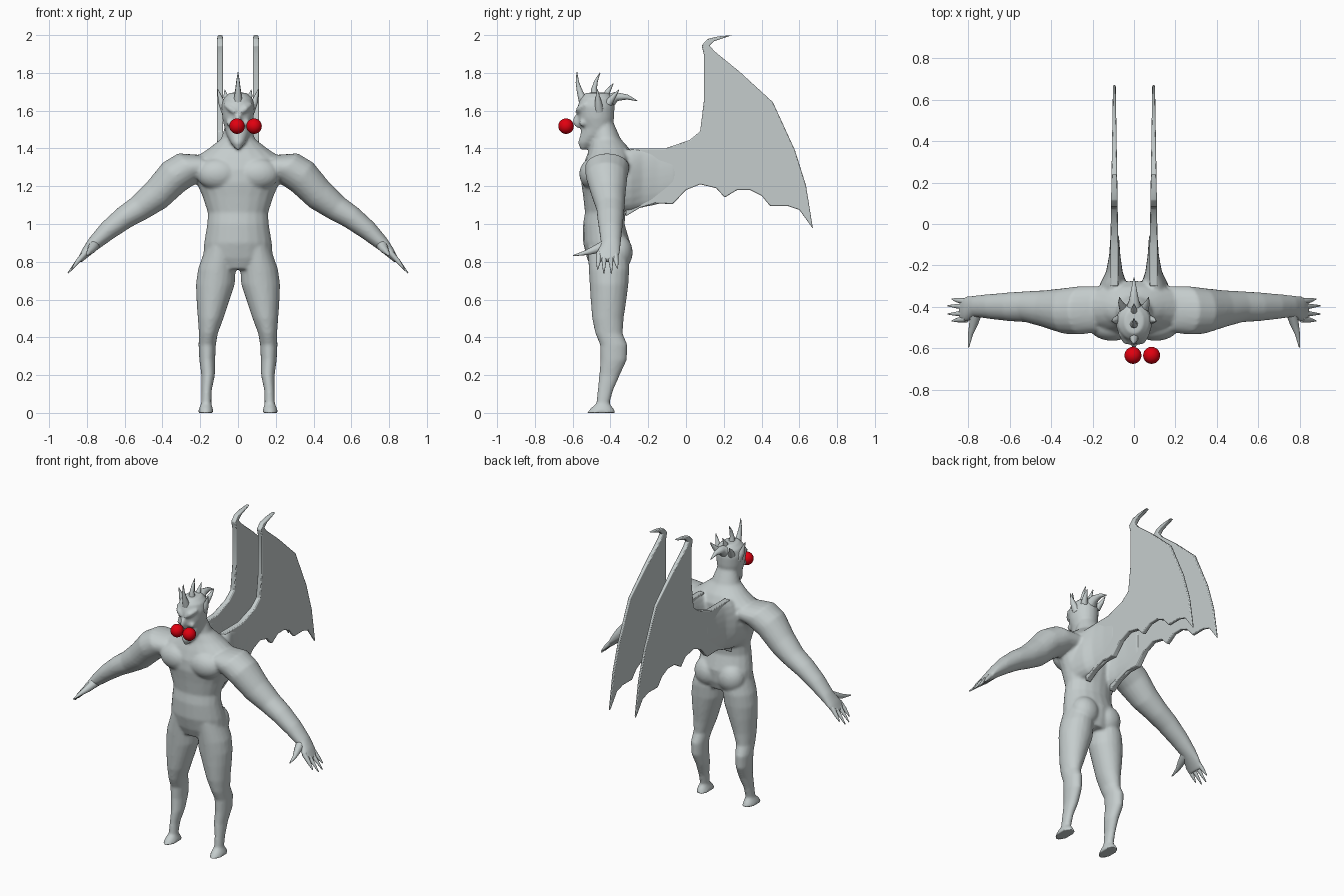
import bpy, bmesh, math
from mathutils import Vector, Matrix


def material(name, rgb):
    m = bpy.data.materials.new(name)
    m.diffuse_color = (*rgb, 1)
    return m


GREY = material("stone grey", (0.56, 0.61, 0.61))
RED = material("bright red", (0.75, 0.0, 0.005))


def finish(name, bm, mat, angle=60):
    bmesh.ops.recalc_face_normals(bm, faces=bm.faces)
    me = bpy.data.meshes.new(name)
    bm.to_mesh(me)
    bm.free()
    ob = bpy.data.objects.new(name, me)
    bpy.context.collection.objects.link(ob)
    me.materials.append(mat)
    bpy.ops.object.select_all(action='DESELECT')
    ob.select_set(True)
    bpy.context.view_layer.objects.active = ob
    bpy.ops.object.shade_smooth_by_angle(angle=math.radians(angle))
    return ob


def loft(bm, sections, n=20):
    """Closed skin through ellipses given as (centre, half axis u, half axis v)."""
    rings = []
    for c, u, v in sections:
        rings.append([bm.verts.new(c + u * math.cos(a) + v * math.sin(a))
                      for a in (2 * math.pi * i / n for i in range(n))])
    for a, b in zip(rings, rings[1:]):
        for i in range(n):
            j = (i + 1) % n
            bm.faces.new((a[i], a[j], b[j], b[i]))
    bm.faces.new(rings[0])
    bm.faces.new(rings[-1])


def column(bm, rows, side=1):
    """Upright loft; rows are (z, centre x, half width, front y, back y)."""
    loft(bm, [(Vector((side * cx, (f + b) / 2, z)), Vector((w, 0, 0)),
               Vector((0, (b - f) / 2, 0))) for z, cx, w, f, b in rows])


def tube(bm, points, radii, n=10):
    """Round tapering tube through points."""
    pts = [Vector(p) for p in points]
    secs = []
    for i, p in enumerate(pts):
        d = (pts[min(i + 1, len(pts) - 1)] - pts[max(i - 1, 0)]).normalized()
        u = d.cross(Vector((0.3, 0.9, 0.2)) if abs(d.y) < 0.8 else Vector((1, 0, 0))).normalized()
        secs.append((p, u * radii[i], d.cross(u) * radii[i]))
    loft(bm, secs, n)


def blob(bm, centre, size):
    bmesh.ops.create_uvsphere(bm, u_segments=24, v_segments=14, radius=1,
                              matrix=Matrix.Translation(centre) @ Matrix.Diagonal((*size, 1)))


# ---- body: overlapping volumes fused into one smooth skin
bm = bmesh.new()
column(bm, [(.76, 0, .12, -.50, -.32), (.82, 0, .185, -.525, -.30), (.90, 0, .18, -.545, -.295),
            (1.0, 0, .163, -.545, -.325), (1.06, 0, .16, -.535, -.32), (1.15, 0, .19, -.545, -.30),
            (1.22, 0, .22, -.555, -.285), (1.29, 0, .24, -.55, -.275), (1.35, 0, .23, -.53, -.275),
            (1.40, 0, .155, -.51, -.30), (1.45, 0, .09, -.50, -.345), (1.54, 0, .062, -.49, -.385)])
# head
column(bm, [(1.395, 0, .012, -.56, -.53), (1.43, 0, .038, -.572, -.47), (1.47, 0, .06, -.56, -.41),
            (1.51, 0, .072, -.55, -.39), (1.56, 0, .083, -.57, -.38), (1.62, 0, .088, -.575, -.378),
            (1.665, 0, .078, -.56, -.385), (1.695, 0, .045, -.53, -.41)])
blob(bm, (0, -.565, 1.545), (.018, .035, .04))
for s in (1, -1):
    tube(bm, [(s * .012, -.575, 1.59), (s * .04, -.568, 1.61), (s * .07, -.53, 1.635)], [.012, .016, .01])
    blob(bm, (s * .042, -.545, 1.535), (.022, .022, .018))
    # chest, shoulder blade and buttock
    blob(bm, (s * .105, -.49, 1.265), (.115, .075, .085))
    blob(bm, (s * .085, -.36, .85), (.09, .078, .095))
    # leg
    column(bm, [(.88, .09, .08, -.52, -.31), (.76, .112, .10, -.515, -.30), (.68, .12, .103, -.51, -.305),
                (.60, .132, .088, -.505, -.315), (.50, .145, .068, -.497, -.33),
                (.42, .157, .05, -.48, -.335), (.36, .163, .046, -.455, -.31), (.28, .163, .042, -.453, -.313),
                (.20, .158, .036, -.46, -.35), (.12, .166, .027, -.468, -.385), (.05, .168, .027, -.475, -.405),
                (.025, .17, .036, -.505, -.385), (0, .17, .044, -.525, -.37)], s)
    # arm: (x, z, half thickness, front y, back y)
    arm = [(.16, 1.31, .07, -.52, -.30), (.26, 1.30, .093, -.535, -.30), (.34, 1.25, .095, -.53, -.31),
           (.43, 1.155, .085, -.50, -.32), (.52, 1.085, .07, -.475, -.325), (.60, 1.035, .062, -.47, -.33),
           (.69, .965, .052, -.46, -.338), (.765, .895, .038, -.45, -.345), (.81, .845, .026, -.475, -.35),
           (.84, .805, .014, -.475, -.36)]
    loft(bm, [(Vector((s * x, (f + b) / 2, z)), Vector((s * .6 * t, 0, .8 * t)),
               Vector((0, (b - f) / 2, 0))) for x, z, t, f, b in arm])
    # wing root
    loft(bm, [(Vector((s * x, y, z)), Vector((w, 0, 0)), Vector((0, 0, h))) for x, y, z, w, h in
              [(.10, -.38, 1.22, .09, .16), (.10, -.29, 1.235, .065, .165), (.095, -.23, 1.245, .04, .16),
               (.093, -.15, 1.25, .027, .15), (.093, -.05, 1.27, .02, .12)]])
body = finish("body", bm, GREY)
rm = body.modifiers.new("fuse", 'REMESH')
rm.mode = 'VOXEL'
rm.voxel_size = 0.009
rm.use_smooth_shade = True
sm = body.modifiers.new("soften", 'SMOOTH')
sm.factor = 0.5
sm.iterations = 5

# ---- fingers and thumbs
bm = bmesh.new()
for s in (1, -1):
    for y0, y1, x, z in [(-.375, -.363, .88, .765), (-.40, -.395, .90, .74),
                         (-.433, -.435, .90, .74), (-.46, -.468, .88, .76)]:
        tube(bm, [(s * .81, y0, .845), (s * .85, (y0 + y1) / 2, .80), (s * x, y1, z)], [.016, .012, .003])
    tube(bm, [(s * .76, -.42, .89), (s * .775, -.48, .865), (s * .79, -.53, .848), (s * .80, -.597, .832)],
         [.03, .022, .013, .003])
finish("fingers", bm, GREY)

# ---- horns along the crown and at the temples
bm = bmesh.new()
tube(bm, [(0, -.54, 1.64), (0, -.562, 1.70), (0, -.575, 1.75), (0, -.578, 1.805)], [.026, .016, .009, .002])
tube(bm, [(0, -.48, 1.66), (0, -.487, 1.715), (0, -.475, 1.76), (0, -.455, 1.80)], [.026, .015, .009, .002])
tube(bm, [(0, -.43, 1.65), (0, -.415, 1.70), (0, -.385, 1.745)], [.025, .014, .002])
tube(bm, [(0, -.42, 1.64), (0, -.37, 1.675), (0, -.31, 1.672), (0, -.258, 1.652)], [.045, .025, .013, .002])
for s in (1, -1):
    tube(bm, [(s * .065, -.46, 1.60), (s * .09, -.465, 1.65), (s * .108, -.47, 1.715)], [.026, .017, .002])
    tube(bm, [(s * .05, -.41, 1.64), (s * .065, -.38, 1.68), (s * .07, -.355, 1.71)], [.022, .012, .002])
finish("horns", bm, GREY)

# ---- wings: scalloped side outline (y, z), thinner toward the trailing tip
outline = [(-.30, 1.40), (-.11, 1.40), (.02, 1.445), (.075, 1.49), (.095, 1.655), (.095, 1.895),
           (.083, 1.945), (.115, 1.98), (.17, 1.993), (.245, 2.0), (.15, 1.968), (.125, 1.945), (.15, 1.915),
           (.285, 1.805), (.46, 1.645), (.577, 1.39), (.635, 1.205), (.672, .975), (.60, 1.075),
           (.54, 1.095), (.445, 1.095), (.40, 1.15), (.34, 1.18), (.27, 1.18), (.205, 1.14),
           (.16, 1.19), (.075, 1.21), (0, 1.18), (-.07, 1.105), (-.165, 1.11), (-.245, 1.085), (-.32, 1.04)]
for s, side in ((1, "right"), (-1, "left")):
    bm = bmesh.new()
    half = lambda y: .019 - .012 * max(0, min(1, (y + .1) / .75))
    a, b = ([bm.verts.new((s * .095 + k * half(y), y, z)) for y, z in outline] for k in (-1, 1))
    bm.faces.new(a)
    bm.faces.new(b)
    for i in range(len(a)):
        j = (i + 1) % len(a)
        bm.faces.new((a[i], a[j], b[j], b[i]))
    wing = finish(side + "_wing", bm, GREY, 40)
    bev = wing.modifiers.new("soft edge", 'BEVEL')
    bev.width = .005
    bev.segments = 2

# ---- red balls in front of the face
bm = bmesh.new()
for x in (-.005, .085):
    blob(bm, (x, -.635, 1.518), (.041, .041, .041))
finish("red_balls", bm, RED)
